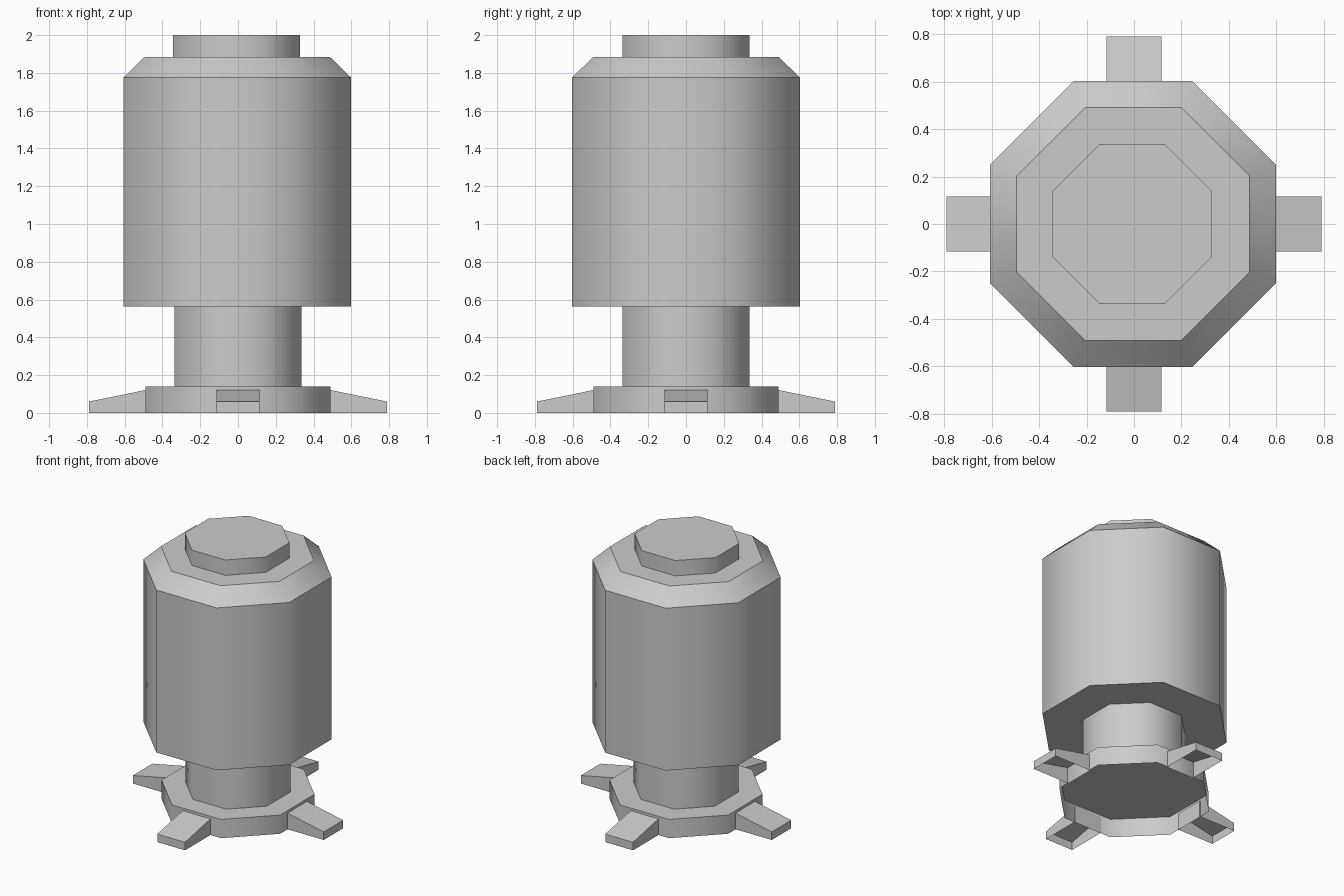
import bpy, bmesh, math
from mathutils import Matrix

if "Cube" in bpy.data.objects:
    bpy.data.objects.remove(bpy.data.objects["Cube"])

SIDES = 8

grey = bpy.data.materials.new("plain grey")
grey.use_nodes = True
grey.diffuse_color = (0.6, 0.6, 0.6, 1)
grey.node_tree.nodes["Principled BSDF"].inputs["Base Color"].default_value = (0.6, 0.6, 0.6, 1)


def finish(name, bm):
    mesh = bpy.data.meshes.new(name)
    bm.to_mesh(mesh)
    bm.free()
    mesh.materials.append(grey)
    obj = bpy.data.objects.new(name, mesh)
    bpy.context.collection.objects.link(obj)
    return obj


def octagon_part(name, profile, x=0, open_bottom=False):
    """Stack octagons from (flat-to-centre distance, height) pairs."""
    bm = bmesh.new()
    rings = []
    for flat, z in profile:
        r = flat / math.cos(math.pi / SIDES)
        angles = [(i + 0.5) * math.tau / SIDES for i in range(SIDES)]
        rings.append([bm.verts.new((x + r * math.cos(a), r * math.sin(a), z)) for a in angles])
    for low, high in zip(rings, rings[1:]):
        for i in range(SIDES):
            j = (i + 1) % SIDES
            bm.faces.new((low[i], low[j], high[j], high[i])).smooth = True
    bm.faces.new(rings[-1])
    if not open_bottom:
        bm.faces.new(rings[0][::-1])
    # Soft around the sides, crisp at every rim
    for e in bm.edges:
        if math.hypot(*(e.verts[0].co - e.verts[1].co).xy) > 0.2:
            e.smooth = abs(e.verts[0].co.z - e.verts[1].co.z) > 0.01
    return finish(name, bm)


# Hollow base plate, neck, tank and cap
octagon_part("base_plate", [(0.49, 0), (0.49, 0.14)], open_bottom=True)
octagon_part("neck", [(0.335, 0.14), (0.335, 0.562)])
octagon_part("tank_body", [(0.603, 0.562), (0.603, 1.775), (0.49, 1.885)], x=-0.004)
octagon_part("top_cap", [(0.335, 1.885), (0.335, 2)], x=-0.008)


# Four tapered feet, hollow underneath
def foot(name, turn):
    bm = bmesh.new()
    bmesh.ops.create_cube(bm, size=1)
    inner, outer, half = 0.484, 0.789, 0.115
    for v in bm.verts:
        is_outer, is_top = v.co.x > 0, v.co.z > 0
        v.co.x = outer if is_outer else inner
        v.co.y = math.copysign(half, v.co.y)
        v.co.z = (0.06 if is_outer else 0.122) if is_top else 0
    bm.normal_update()
    under = [f for f in bm.faces if f.normal.z < -0.9]
    bmesh.ops.delete(bm, geom=under, context="FACES_ONLY")
    bm.transform(Matrix.Rotation(turn, 4, "Z"))
    return finish(name, bm)


for i, side in enumerate(["left", "back", "right", "front"]):
    foot(side + "_foot", i * math.pi / 2)
